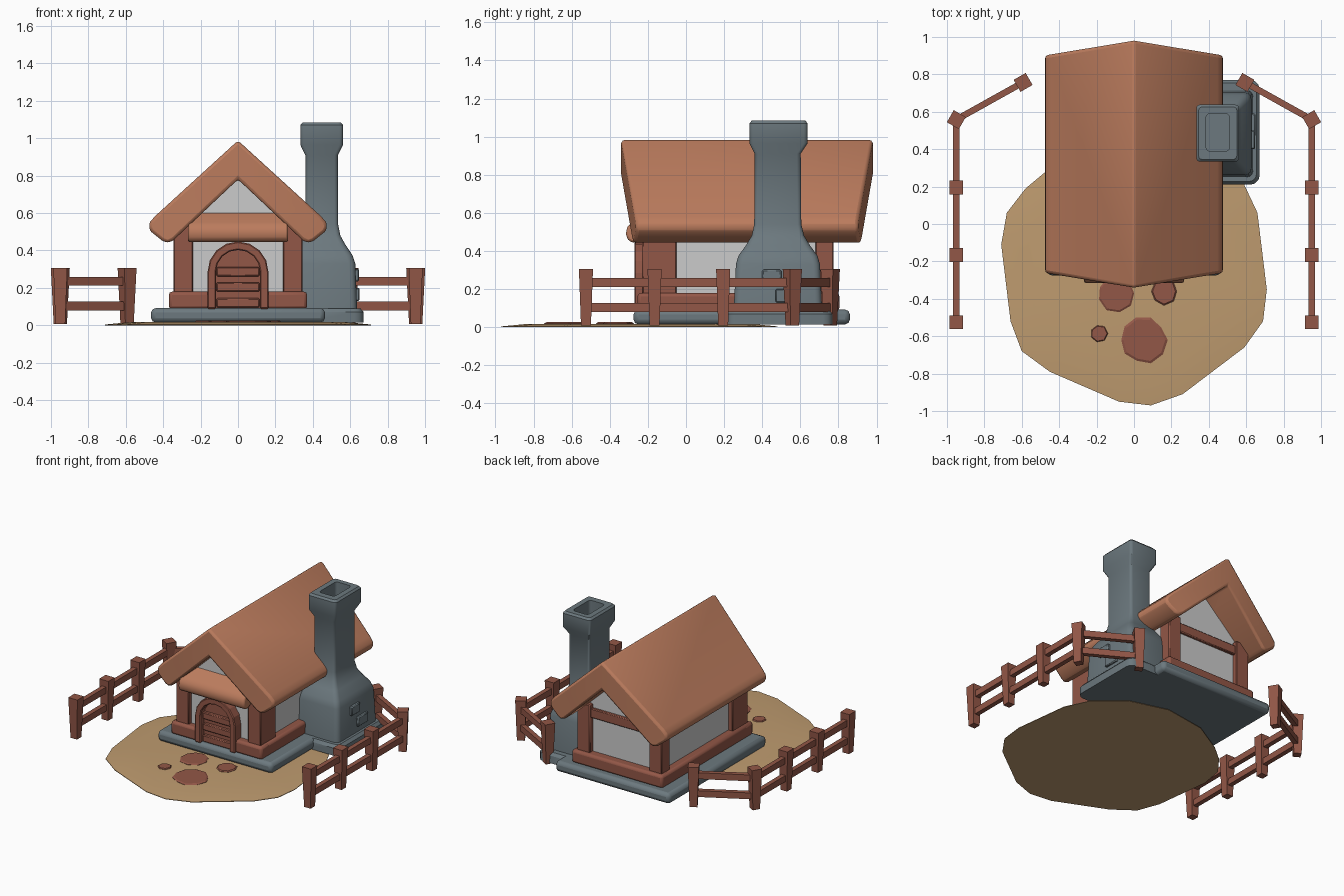
import bpy, bmesh, math, random
from mathutils import Matrix, Vector

if "Cube" in bpy.data.objects:
    bpy.data.objects.remove(bpy.data.objects["Cube"])

random.seed(4)


def material(name, rgb):
    m = bpy.data.materials.new(name)
    m.diffuse_color = (*rgb, 1)
    m.use_nodes = True
    m.node_tree.nodes["Principled BSDF"].inputs["Base Color"].default_value = m.diffuse_color
    return m


WOOD = material("wood", (0.29, 0.095, 0.063))
ROOF = material("roof_clay", (0.50, 0.20, 0.11))
STONE = material("stone", (0.15, 0.19, 0.21))
DIRT = material("dirt", (0.52, 0.33, 0.16))


def make(name, verts, faces, mat=None, bevel=0, segs=2, mirror=False, smooth=True):
    me = bpy.data.meshes.new(name)
    me.from_pydata([tuple(v) for v in verts], [], faces)
    bm = bmesh.new()
    bm.from_mesh(me)
    bmesh.ops.recalc_face_normals(bm, faces=bm.faces)
    bm.to_mesh(me)
    bm.free()
    ob = bpy.data.objects.new(name, me)
    bpy.context.collection.objects.link(ob)
    if mat:
        me.materials.append(mat)
    if mirror:
        ob.modifiers.new("Mirror", 'MIRROR')
    if bevel:
        b = ob.modifiers.new("Bevel", 'BEVEL')
        b.width, b.segments = bevel, segs
        b.limit_method, b.angle_limit = 'ANGLE', math.radians(40)
    if smooth:
        bpy.ops.object.select_all(action='DESELECT')
        ob.select_set(True)
        bpy.context.view_layer.objects.active = ob
        bpy.ops.object.shade_smooth_by_angle(angle=math.radians(35))
    return ob


def loft(name, rings, mat=None, **kw):
    """Skin equal-length rings of points and cap both ends."""
    n = len(rings[0])
    verts = [p for r in rings for p in r]
    faces = [(k * n + i, k * n + (i + 1) % n, (k + 1) * n + (i + 1) % n, (k + 1) * n + i)
             for k in range(len(rings) - 1) for i in range(n)]
    faces += [tuple(range(n)), tuple(range(len(verts) - n, len(verts)))]
    return make(name, verts, faces, mat, **kw)


def rect(x0, x1, y0, y1, z):
    return [(x0, y0, z), (x1, y0, z), (x1, y1, z), (x0, y1, z)]


def box(name, x0, x1, y0, y1, z0, z1, mat=None, **kw):
    return loft(name, [rect(x0, x1, y0, y1, z0), rect(x0, x1, y0, y1, z1)], mat, **kw)


def round_rect(x0, x1, y0, y1, z, r):
    pts = []
    for cx, cy, a0 in ((x1 - r, y1 - r, 0), (x0 + r, y1 - r, 90), (x0 + r, y0 + r, 180), (x1 - r, y0 + r, 270)):
        for k in range(4):
            a = math.radians(a0 + k * 30)
            pts.append((cx + r * math.cos(a), cy + r * math.sin(a), z))
    return pts


# dirt patch, slightly raised in the middle
outline = [(-0.58, 0.19), (-0.68, 0.06), (-0.71, -0.11), (-0.66, -0.52), (-0.6, -0.68), (-0.45, -0.79),
           (-0.08, -0.95), (0.09, -0.97), (0.26, -0.91), (0.59, -0.66), (0.69, -0.52), (0.71, -0.35),
           (0.66, 0.06), (0.58, 0.23), (0.38, 0.40), (0.1, 0.48), (-0.22, 0.43), (-0.46, 0.29)]
loft("dirt_patch", [[(x * s, -0.25 + (y + 0.25) * s, z) for x, y in outline]
                    for s, z in ((1, 0), (1, 0.004), (0.8, 0.018))], DIRT)

# stepping stones
for i, (x, y, r, n) in enumerate([(-0.095, -0.37, 0.1, 9), (0.16, -0.36, 0.072, 8),
                                  (-0.187, -0.585, 0.046, 7), (0.05, -0.62, 0.125, 10)]):
    rad = [r * random.uniform(0.92, 1.06) for _ in range(n)]
    loft(f"stepping_stone_{i + 1}",
         [[(x + rad[k] * s * math.cos(k * math.tau / n), y + rad[k] * s * math.sin(k * math.tau / n), z)
           for k in range(n)] for s, z in ((1, 0.006), (1, 0.02), (0.9, 0.026))], WOOD, smooth=False)

# foundation slabs
box("foundation", -0.465, 0.465, -0.275, 0.86, 0.015, 0.092, STONE, bevel=0.025)
loft("chimney_footing", [round_rect(0.3, 0.672, 0.21, 0.77, 0.015, 0.05),
                         round_rect(0.3, 0.672, 0.21, 0.77, 0.07, 0.05),
                         round_rect(0.3, 0.655, 0.227, 0.753, 0.09, 0.04)], STONE)

# walls with gables
prof = [(-0.31, 0.09), (0.31, 0.09), (0.31, 0.52), (0, 0.81), (-0.31, 0.52)]
loft("walls", [[(x, y, z) for x, z in prof] for y in (-0.2, 0.74)], smooth=False)

# timber base beams, open at the door
for s, side in ((-1, "left"), (1, "right")):
    box(f"front_base_beam_{side}", *sorted((s * 0.13, s * 0.37)), -0.255, -0.15, 0.085, 0.18, WOOD, bevel=0.018)
    box(f"side_base_beam_{side}", *sorted((s * 0.28, s * 0.37)), -0.255, 0.805, 0.085, 0.18, WOOD, bevel=0.018)
    # corner posts
    box(f"front_post_{side}", *sorted((s * 0.24, s * 0.345)), -0.23, -0.05, 0.16, 0.53, WOOD, bevel=0.006, segs=1)
    box(f"back_post_{side}", *sorted((s * 0.24, s * 0.345)), 0.68, 0.775, 0.16, 0.53, WOOD, bevel=0.006, segs=1)
box("back_base_beam", -0.37, 0.37, 0.7, 0.805, 0.085, 0.18, WOOD, bevel=0.018)
box("back_tie_beam", -0.3, 0.3, 0.7, 0.76, 0.43, 0.5, WOOD, bevel=0.006, segs=1)

# thick gabled roof, half profile mirrored, ends leaning out at the ridge
half = [(0, 0.988), (0.445, 0.582), (0.47, 0.553), (0.478, 0.525), (0.465, 0.5),
        (0.405, 0.452), (0.375, 0.44), (0.345, 0.455), (0, 0.78)]
n = len(half)
front = [(x, -0.34 + 0.165 * x, z) for x, z in half]
back = [(x, 0.98 - 0.165 * x, z) for x, z in half]
make("roof", front + back, [(i, i + 1, n + i + 1, n + i) for i in range(n - 1)]
     + [tuple(range(n)), tuple(range(n, 2 * n))], ROOF, bevel=0.016, mirror=True)

# awning over the door
prof = [(-0.15, 0.632), (-0.285, 0.55), (-0.308, 0.525), (-0.316, 0.49), (-0.305, 0.457), (-0.28, 0.443),
        (-0.25, 0.45), (-0.15, 0.5)]
loft("awning", [[(x * (1 - 0.35 * (z - 0.49) if z > 0.56 else 1), y, z) for y, z in prof]
                for x in (-0.268, 0.268)], ROOF, bevel=0.012)

# arched door frame, panel and boards
def arch(r, y):
    pts = [(-r, y, 0.088)]
    pts += [(-r * math.cos(k * math.pi / 8), y, 0.285 + r * math.sin(k * math.pi / 8)) for k in range(9)]
    return pts + [(r, y, 0.088)]


loops = [arch(0.163, -0.27), arch(0.118, -0.27), arch(0.118, -0.19), arch(0.163, -0.19)]
m = len(loops[0])
faces = [(a * m + i, a * m + i + 1, b * m + i + 1, b * m + i)
         for a, b in ((0, 1), (1, 2), (2, 3), (3, 0)) for i in range(m - 1)]
faces += [(0, m, 2 * m, 3 * m), tuple(k * m + m - 1 for k in range(4))]
make("door_frame", [p for l in loops for p in l], faces, WOOD, bevel=0.006, segs=1, smooth=False)
loft("door_panel", [arch(0.125, -0.19), arch(0.125, -0.225)], WOOD, smooth=False)
for i, z in enumerate((0.095, 0.18, 0.262)):
    box(f"door_board_{i + 1}", -0.115, 0.115, -0.25, -0.2, z, z + 0.05, WOOD, bevel=0.006, segs=1)

# chimney with flared hearth, collar and open flue: x0, x1, y0, y1, z, corner radius
sections = [(0.30, 0.637, 0.25, 0.715, 0.08, 0.035), (0.30, 0.627, 0.262, 0.703, 0.33, 0.035),
            (0.31, 0.612, 0.275, 0.69, 0.375, 0.035), (0.335, 0.575, 0.315, 0.65, 0.43, 0.03),
            (0.352, 0.547, 0.345, 0.62, 0.48, 0.025), (0.36, 0.535, 0.358, 0.605, 0.54, 0.02),
            (0.36, 0.535, 0.36, 0.602, 0.91, 0.02), (0.333, 0.562, 0.333, 0.638, 0.965, 0.02),
            (0.333, 0.562, 0.333, 0.638, 1.07, 0.02), (0.345, 0.55, 0.345, 0.626, 1.084, 0.02),
            (0.385, 0.51, 0.39, 0.59, 1.084, 0.02), (0.385, 0.51, 0.39, 0.59, 0.98, 0.02)]
loft("chimney", [round_rect(*s) for s in sections], STONE)
box("chimney_brick_upper", 0.6, 0.648, 0.40, 0.50, 0.235, 0.302, STONE, bevel=0.006, segs=1)
box("chimney_brick_lower", 0.6, 0.65, 0.47, 0.59, 0.13, 0.2, STONE, bevel=0.006, segs=1)


# fences, one run on each side
def turned(pts, pos, ang):
    mat = Matrix.Translation(Vector((*pos, 0))) @ Matrix.Rotation(ang, 4, 'Z')
    return [mat @ Vector(p) for p in pts]


for s, side in ((-1, "left"), (1, "right")):
    stops = [(-0.525, 0), (-0.165, 0), (0.195, 0), (0.558, 30)]
    posts = [((s * 0.95, y), math.radians(a) * s) for y, a in stops]
    posts.append(((s * 0.593, 0.757), math.radians(-30) * s))
    for i, (pos, ang) in enumerate(posts):
        loft(f"{side}_fence_post_{i + 1}",
             [turned(rect(-h, h, -h, h, z), pos, ang) for h, z in ((0.026, 0.008), (0.037, 0.305))],
             WOOD, smooth=False)
    for i in range(len(posts) - 1):
        a, b = Vector(posts[i][0]), Vector(posts[i + 1][0])
        ang, length = math.atan2(b.y - a.y, b.x - a.x), (b - a).length
        for label, z in (("lower", 0.08), ("upper", 0.212)):
            loft(f"{side}_fence_{label}_rail_{i + 1}",
                 [turned(rect(0, length, -0.017, 0.017, h), a, ang) for h in (z, z + 0.046)],
                 WOOD, smooth=False)
